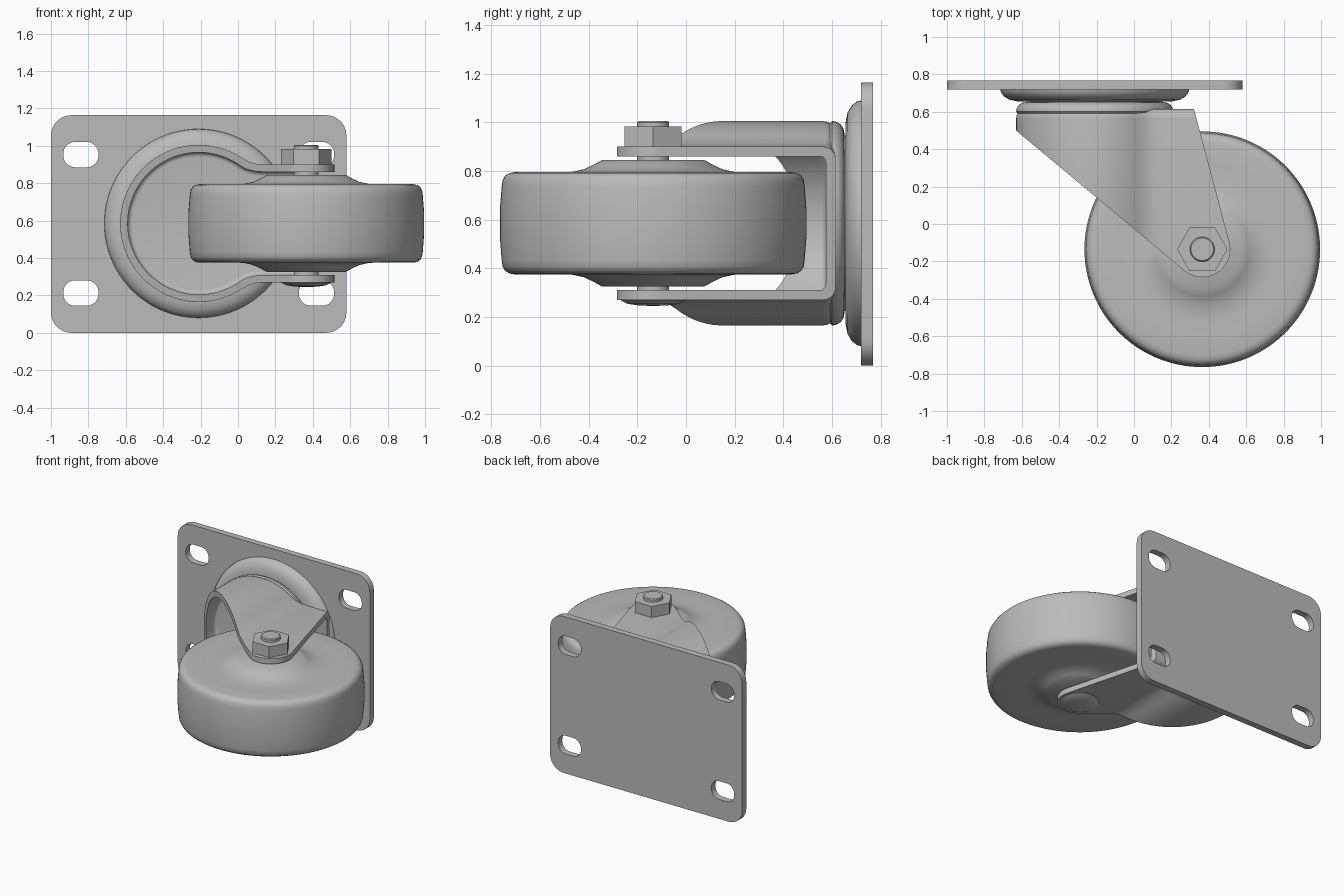
import bpy, bmesh, math
from mathutils import Vector

if "Cube" in bpy.data.objects:
    bpy.data.objects.remove(bpy.data.objects["Cube"])

steel = bpy.data.materials.new("grey_steel")
steel.use_nodes = True
GREY = (0.5, 0.5, 0.5, 1)
steel.diffuse_color = GREY
steel.node_tree.nodes["Principled BSDF"].inputs["Base Color"].default_value = GREY

MID = 0.585                       # height of the mirror plane
SWIVEL = Vector((-0.21, 0, MID))  # swivel axis, along y
AXLE = Vector((0.365, -0.135, MID))  # wheel axis, along z


def finish(name, bm):
    bmesh.ops.recalc_face_normals(bm, faces=bm.faces)
    mesh = bpy.data.meshes.new(name)
    bm.to_mesh(mesh)
    bm.free()
    mesh.materials.append(steel)
    obj = bpy.data.objects.new(name, mesh)
    bpy.context.collection.objects.link(obj)
    return obj


def select(obj):
    bpy.ops.object.select_all(action='DESELECT')
    obj.select_set(True)
    bpy.context.view_layer.objects.active = obj


def smooth(obj, angle=32):
    select(obj)
    bpy.ops.object.shade_smooth_by_angle(angle=math.radians(angle))


def place(u, v, w, axis):
    """Outline coordinates u, v and depth w along the given axis."""
    return Vector((u, w, v)) if axis == 'y' else Vector((u, v, w))


def prism(name, outline, axis, lo, hi, round_back=0):
    bm = bmesh.new()
    a, b = [[bm.verts.new(place(u, v, w, axis)) for u, v in outline] for w in (lo, hi)]
    bm.faces.new(a)
    back = bm.faces.new(b)
    n = len(outline)
    for i in range(n):
        j = (i + 1) % n
        bm.faces.new((a[i], a[j], b[j], b[i]))
    bmesh.ops.recalc_face_normals(bm, faces=bm.faces)
    if round_back:
        bmesh.ops.bevel(bm, geom=list(back.edges), offset=round_back, segments=5,
                        profile=0.5, affect='EDGES')
    return finish(name, bm)


def lathe(name, profile, axis, centre, steps=96):
    """Turn (radius, depth) pairs about an axis; both ends lie on the axis."""
    bm = bmesh.new()
    rings = []
    for r, w in profile:
        count = steps if r > 0 else 1
        rings.append([bm.verts.new(centre + place(r * math.cos(t), r * math.sin(t), w, axis))
                      for t in (math.tau * k / steps for k in range(count))])
    for p, q in zip(rings, rings[1:]):
        for k in range(steps):
            m = (k + 1) % steps
            corners = [p[k % len(p)], p[m % len(p)], q[m % len(q)], q[k % len(q)]]
            bm.faces.new(list(dict.fromkeys(corners)))
    obj = finish(name, bm)
    smooth(obj)
    return obj


def arc(cx, cy, r, start, end, steps=8):
    angles = [math.radians(start + (end - start) * i / steps) for i in range(steps + 1)]
    return [(cx + r * math.cos(t), cy + r * math.sin(t)) for t in angles]


def rounded_box(cx, cy, hw, hh, r):
    pts = []
    for i, (sx, sy) in enumerate(((1, 1), (-1, 1), (-1, -1), (1, -1))):
        pts += arc(cx + sx * (hw - r), cy + sy * (hh - r), r, 90 * i, 90 * i + 90)
    return pts


def cut(obj, tool, operation):
    mod = obj.modifiers.new("cut", 'BOOLEAN')
    mod.operation, mod.solver, mod.object = operation, 'EXACT', tool
    select(obj)
    bpy.ops.object.modifier_apply(modifier=mod.name)
    bpy.data.objects.remove(tool)


# Mounting plate with four slotted bolt holes
plate = prism("mounting_plate", rounded_box(-0.21, 0.582, 0.79, 0.582, 0.11), 'y', 0.72, 0.768)
for x in (-0.84, 0.42):
    for z in (0.213, 0.953):
        cut(plate, prism("slot_cutter", rounded_box(x, z, 0.094, 0.068, 0.064), 'y', 0.6, 0.9),
            'DIFFERENCE')
smooth(plate)

# Swivel race pressed under the plate
lathe("swivel_race", [(0, 0.722), (0.505, 0.722), (0.502, 0.705), (0.485, 0.682), (0.455, 0.664),
                      (0.415, 0.656), (0.36, 0.656), (0.36, 0.64), (0, 0.64)], 'y', SWIVEL)

# Rounded crown of the fork
crown_edge = arc(0.37, 0.601, 0.05, 0, 90)
lathe("fork_crown", [(0, 0.578), (0.4, 0.578)] + crown_edge + [(0, 0.651)], 'y', SWIVEL)


# Fork: a round-backed cup, open towards +x, trimmed to tapering arms
def cup_outline(radius, neck, flat, end):
    top = arc(SWIVEL.x, 0, radius, 180, 57, 28) + neck + [(0.15, flat), (end, flat)]
    loop = top + [(x, -z) for x, z in reversed(top[1:])]
    return [(x, z + MID) for x, z in loop]


fork = prism("fork", cup_outline(0.42, [(0.06, 0.329), (0.1, 0.318)], 0.315, 0.6),
             'y', -0.5, 0.615, 0.05)
hollow = prism("hollow_cutter", cup_outline(0.38, [(0.04, 0.292), (0.09, 0.279)], 0.275, 0.8),
               'y', -0.7, 0.575, 0.025)
cut(fork, hollow, 'DIFFERENCE')
side = [(-0.7, 0.7), (-0.7, 0.558)] + arc(AXLE.x, AXLE.y, 0.15, 230, 375, 20) + [(0.298, 0.7)]
cut(fork, prism("side_cutter", side, 'z', -0.2, 1.4), 'INTERSECT')
smooth(fork)

# Wheel: crowned tread, rounded shoulders and flared hub
half = [(0, 0.26), (0.21, 0.26), (0.25, 0.238), (0.285, 0.222), (0.33, 0.212), (0.38, 0.208),
        (0.46, 0.21), (0.57, 0.21), (0.592, 0.206), (0.609, 0.195), (0.619, 0.178),
        (0.623, 0.15), (0.63, 0.06)]
lathe("wheel", half + [(r, -w) for r, w in reversed(half)], 'z', AXLE, 128)

# Axle bolt with a domed head below and a hex nut above
lathe("axle_bolt", [(0, 0.42), (0.06, 0.42), (0.066, 0.414), (0.066, -0.3), (0, -0.3)],
      'z', AXLE, 48)
lathe("bolt_head", [(0, -0.31), (0.135, -0.31), (0.132, -0.318), (0.105, -0.331),
                    (0.06, -0.338), (0, -0.34)], 'z', AXLE, 48)
prism("hex_nut", arc(AXLE.x, AXLE.y, 0.135, 0, 300, 5), 'z', MID + 0.31, MID + 0.397)
